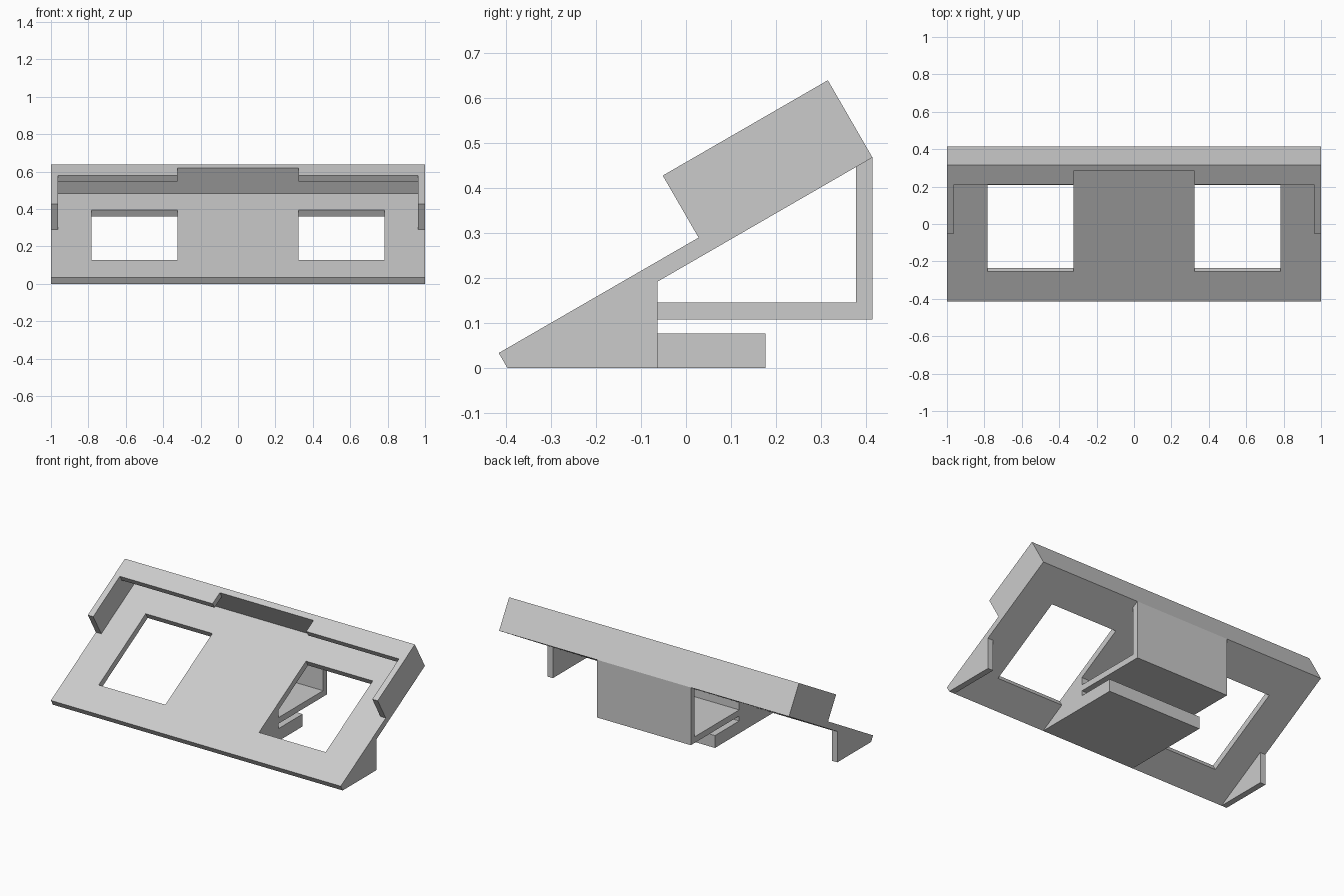
import bpy, bmesh, math

if "Cube" in bpy.data.objects:
    bpy.data.objects.remove(bpy.data.objects["Cube"], do_unlink=True)

grey = bpy.data.materials.new("matte_grey")
grey.use_nodes = True
colour = (0.6, 0.6, 0.6, 1)
grey.diffuse_color = colour
grey.node_tree.nodes["Principled BSDF"].inputs["Base Color"].default_value = colour

TILT = math.radians(30)
FRONT = -0.396      # y of the lower front edge
WALL = 0.037        # wall thickness
PLATE = 0.039       # sloping panel thickness
LENGTH = 0.935      # panel length along the slope
TOP = 0.198         # hood height above the panel underside
INNER = 1 - WALL
MID = 0.323         # half width of the centre section
WINDOW = 0.783      # outer edge of each window
BACK = -FRONT + 0.414
STEP = 0.333        # rear of the wedges, from the front edge


def finish(name, bm, tilted):
    bmesh.ops.recalc_face_normals(bm, faces=bm.faces)
    mesh = bpy.data.meshes.new(name)
    bm.to_mesh(mesh)
    bm.free()
    mesh.materials.append(grey)
    obj = bpy.data.objects.new(name, mesh)
    obj.location.y = FRONT
    obj.rotation_euler.x = TILT if tilted else 0
    bpy.context.collection.objects.link(obj)
    return obj


def extrude(name, profile, x0, x1, tilted=False):
    """Sweep a side profile of (depth, height) points from x0 to x1."""
    bm = bmesh.new()
    face = bm.faces.new([bm.verts.new((x0, y, z)) for y, z in profile])
    swept = bmesh.ops.extrude_face_region(bm, geom=[face])["geom"]
    verts = [g for g in swept if isinstance(g, bmesh.types.BMVert)]
    bmesh.ops.translate(bm, verts=verts, vec=(x1 - x0, 0, 0))
    return finish(name, bm, tilted)


def box(y0, y1, z0, z1):
    return [(y0, z0), (y1, z0), (y1, z1), (y0, z1)]


# Sloping panel: a grid without its two window cells, thickened
xs = (-1, -WINDOW, -MID, MID, WINDOW, 1)
ss = (0, 0.186, 0.721, LENGTH)
bm = bmesh.new()
grid = [[bm.verts.new((x, s, 0)) for s in ss] for x in xs]
for i in range(len(xs) - 1):
    for j in range(len(ss) - 1):
        if j == 1 and i in (1, 3):
            continue
        bm.faces.new((grid[i][j], grid[i + 1][j], grid[i + 1][j + 1], grid[i][j + 1]))
swept = bmesh.ops.extrude_face_region(bm, geom=bm.faces[:])["geom"]
bmesh.ops.translate(bm, vec=(0, 0, PLATE),
                    verts=[g for g in swept if isinstance(g, bmesh.types.BMVert)])
finish("sloping_panel", bm, True)

# Hood: rear wall, with side walls and lips either side of the centre gap
extrude("hood_rear_wall", box(LENGTH - WALL, LENGTH, PLATE, TOP), -INNER, INNER, True)
for side, sign in (("left", 1), ("right", -1)):
    extrude(side + "_hood_wall", box(0.512, LENGTH, PLATE, TOP),
            sign * INNER, sign, True)
    extrude(side + "_hood_lip", box(0.815, LENGTH - WALL, TOP - WALL, TOP),
            sign * MID, sign * INNER, True)

# Wedge feet at both ends and a wide wedge in the centre
wedge = [(0, 0), (STEP, 0), (STEP, STEP * math.tan(TILT))]
extrude("left_foot", wedge, INNER, 1)
extrude("right_foot", wedge, -1, -INNER)
extrude("centre_wedge", wedge, -MID, MID)

# Base block and the angled bracket behind the centre wedge
extrude("base_block", box(STEP, 0.572, 0, 0.077), -MID, MID)
rise = math.tan(TILT)
bracket = [(STEP, 0.108), (BACK, 0.108), (BACK, BACK * rise),
           (BACK - WALL, (BACK - WALL) * rise), (BACK - WALL, 0.146), (STEP, 0.146)]
extrude("rear_bracket", bracket, -MID, MID)
